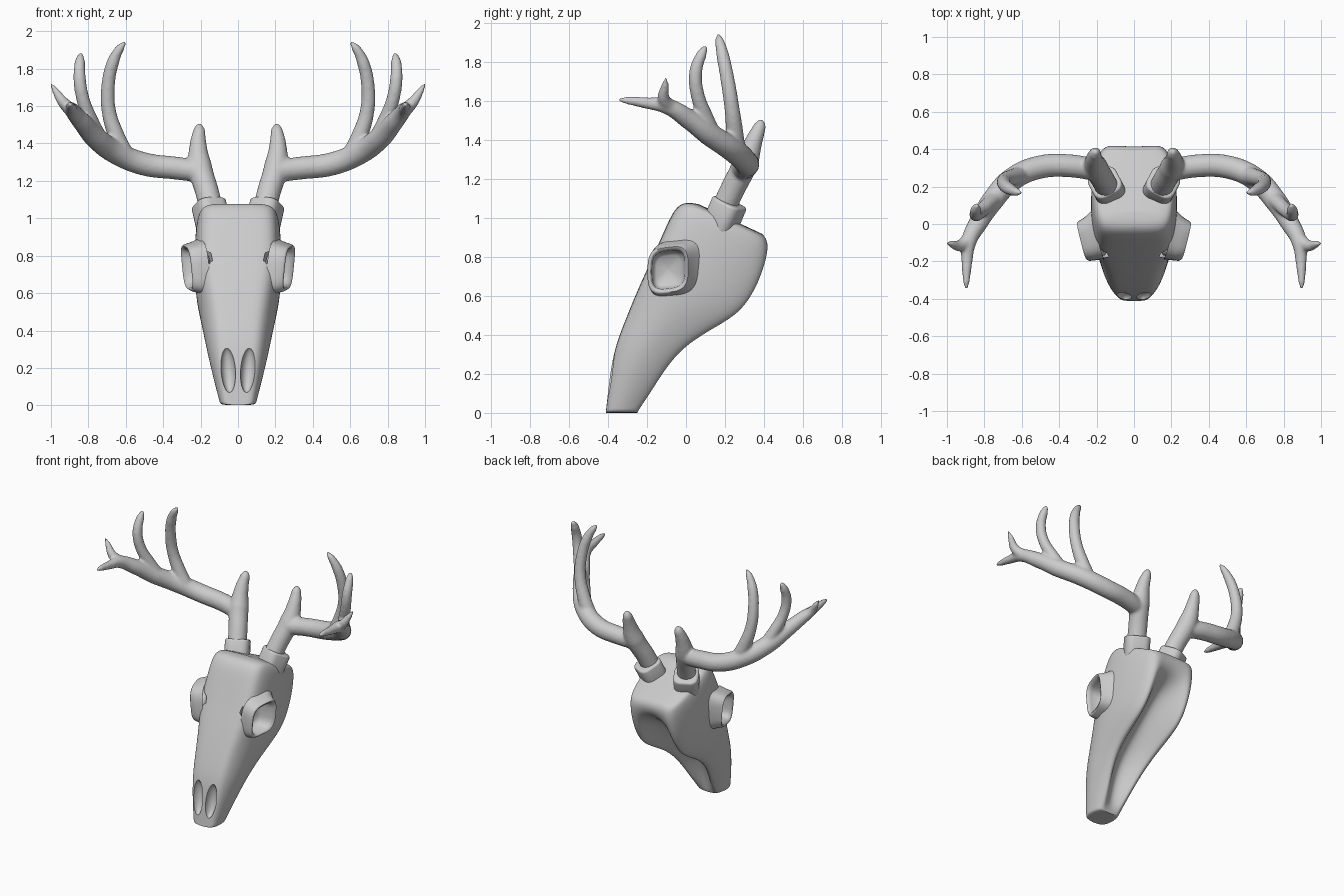
import bpy, bmesh, math
from mathutils import Vector, Matrix

if "Cube" in bpy.data.objects:
    bpy.data.objects.remove(bpy.data.objects["Cube"])


def make(name, rings, caps=True):
    """Loft closed rings of points into a mesh object."""
    bm = bmesh.new()
    vs = [[bm.verts.new(p) for p in r] for r in rings]
    n = len(vs[0])
    for a, b in zip(vs, vs[1:]):
        for i in range(n):
            j = (i + 1) % n
            bm.faces.new((a[i], a[j], b[j], b[i]))
    if caps:  # strip caps joining left and right halves
        for r in (vs[0], vs[-1]):
            for i in range(n // 2):
                f = [r[i], r[i + 1], r[n - i - 1], r[(n - i) % n]]
                bm.faces.new(list(dict.fromkeys(f)))
    bmesh.ops.recalc_face_normals(bm, faces=bm.faces)
    me = bpy.data.meshes.new(name)
    bm.to_mesh(me)
    bm.free()
    ob = bpy.data.objects.new(name, me)
    bpy.context.collection.objects.link(ob)
    return ob


def select(ob):
    bpy.ops.object.select_all(action='DESELECT')
    ob.select_set(True)
    bpy.context.view_layer.objects.active = ob


def mirror(ob):
    ob.modifiers.new("Mirror", 'MIRROR').use_mirror_merge = False


def finish(ob, angle=40):
    select(ob)
    bpy.ops.object.convert(target='MESH')
    bpy.ops.object.shade_smooth_by_angle(angle=math.radians(angle))


# skull stations: front y,z, back y,z, front/middle/back half widths, groove depth
stations = [
    (-.412, 0, -.25, 0, .08, .097, .08, 0),
    (-.41, .015, -.242, .015, .082, .099, .082, 0),
    (-.398, .13, -.17, .11, .103, .128, .10, .3),
    (-.372, .32, -.08, .25, .123, .168, .14, .4),
    (-.31, .48, .03, .36, .14, .195, .17, .42),
    (-.24, .65, .20, .45, .175, .225, .185, .42),
    (-.17, .80, .31, .52, .215, .235, .19, .40),
    (-.105, .95, .385, .65, .21, .235, .19, .28),
    (-.06, 1.045, .42, .78, .205, .23, .19, .05),
    (-.01, 1.085, .425, .88, .195, .215, .185, 0),
    (.07, 1.07, .39, .92, .165, .18, .16, 0),
]
rings = []
for fy, fz, by, bz, wf, wm, wb, g in stations:
    half = [(0, 0), (.55 * wf, 0), (wf, .03), (wm, .35), (wm * .97, .65),
            (wb, .93), (.75 * wb, 1), (.5 * wb, 1 - .5 * g), (0, 1 - g)]
    pts = [(x, fy + (by - fy) * t, fz + (bz - fz) * t) for x, t in half]
    rings.append(pts + [(-x, y, z) for x, y, z in pts[-2:0:-1]])
skull = make("skull", rings)
sub = skull.modifiers.new("Subdivision", 'SUBSURF')
sub.levels = sub.render_levels = 3


# eye sockets: rounded-square rings tilted a little forward
def socket_ring(s, dx, dy=0, n=40):
    out = []
    for i in range(n):
        a = 2 * math.pi * i / n
        c, d = math.cos(a), math.sin(a)
        y = .103 * s * math.copysign(abs(c) ** .6, c)
        z = .118 * s * math.copysign(abs(d) ** .6, d)
        out.append((.27 + dx + .25 * y + .1 * z, y - .09 + dy, z + .735 + .12 * y))
    return out


socket = make("eye_socket", [socket_ring(1.28, -.085, .035), socket_ring(1.12, -.04, .012),
                             socket_ring(1.04, -.006), socket_ring(.98, .004),
                             socket_ring(.88, .0), socket_ring(.82, -.025),
                             socket_ring(.77, -.09), socket_ring(.6, -.11),
                             socket_ring(.01, -.115)], caps=False)
mirror(socket)
finish(socket, 70)

eye_cut = make("eye_cutter", [socket_ring(.88, .1), socket_ring(.86, -.118)])
mirror(eye_cut)

# nostril cutters: long ellipsoids on the front of the muzzle
bpy.ops.mesh.primitive_uv_sphere_add(segments=32, ring_count=20)
nostril_cut = bpy.context.object
nostril_cut.name = "nostril_cutter"
nostril_cut.data.transform(Matrix.Translation((.053, -.392, .19))
                           @ Matrix.Rotation(-.1, 4, 'X')
                           @ Matrix.Rotation(.07, 4, 'Y')
                           @ Matrix.Diagonal((.039, .05, .122, 1)))
mirror(nostril_cut)

for cut in (eye_cut, nostril_cut):
    cut.hide_render = True
    m = skull.modifiers.new("Cut", 'BOOLEAN')
    m.object, m.operation, m.solver = cut, 'DIFFERENCE', 'EXACT'
finish(skull)
for cut in (eye_cut, nostril_cut):
    bpy.data.objects.remove(cut)

# antler bases: rounded blocks tilted along the antlers
bpy.ops.mesh.primitive_cube_add(size=1)
base = bpy.context.object
base.name = "antler_base"
axis = Vector((.2, .38, .9)).to_track_quat('Z', 'Y').to_matrix().to_4x4()
base.data.transform(Matrix.Translation((.142, .195, 1.01)) @ axis
                    @ Matrix.Diagonal((.165, .165, .16, 1)))
bm = bmesh.new()
bm.from_mesh(base.data)
d = axis.col[2].to_3d()
up = [e for e in bm.edges
      if abs((e.verts[0].co - e.verts[1].co).normalized().dot(d)) > .9]
bmesh.ops.bevel(bm, geom=up, offset=.05, segments=5, affect='EDGES', profile=.5)
bm.to_mesh(base.data)
bm.free()
bev = base.modifiers.new("Bevel", 'BEVEL')
bev.width, bev.segments = .014, 3
mirror(base)
finish(base)

# antlers: tapered branches (x, y, z, radius) merged into one smooth surface
branches = [
    [(.13, .17, 1.0, .064), (.165, .235, 1.14, .064), (.205, .305, 1.28, .066),
     (.213, .35, 1.4, .045), (.207, .38, 1.475, .032), (.205, .387, 1.505, .014)],
    [(.19, .285, 1.25, .06), (.33, .31, 1.268, .062), (.5, .305, 1.29, .063),
     (.65, .24, 1.35, .063), (.76, .12, 1.43, .06), (.83, .01, 1.51, .052),
     (.885, -.1, 1.575, .042), (.893, -.2, 1.59, .03), (.896, -.3, 1.603, .02),
     (.897, -.345, 1.607, .01)],
    [(.87, -.07, 1.56, .04), (.93, -.115, 1.615, .032), (.975, -.107, 1.68, .02),
     (1.0, -.102, 1.72, .007)],
    [(.74, .14, 1.42, .045), (.785, .10, 1.52, .04), (.827, .06, 1.63, .036),
     (.847, .05, 1.75, .034), (.845, .08, 1.84, .028), (.84, .103, 1.882, .012)],
    [(.60, .26, 1.33, .05), (.65, .25, 1.44, .045), (.69, .235, 1.57, .039),
     (.695, .215, 1.7, .037), (.67, .19, 1.83, .034), (.63, .172, 1.91, .024),
     (.602, .165, 1.942, .009)],
]
cu = bpy.data.curves.new("antler", 'CURVE')
cu.dimensions, cu.bevel_depth, cu.bevel_resolution = '3D', 1, 5
cu.use_fill_caps = True
for br in branches:
    sp = cu.splines.new('BEZIER')
    sp.bezier_points.add(len(br) - 1)
    sp.resolution_u = 8
    for p, (x, y, z, r) in zip(sp.bezier_points, br):
        p.co, p.radius = (x, y, z), r
        p.handle_left_type = p.handle_right_type = 'AUTO'
antler = bpy.data.objects.new("antler", cu)
bpy.context.collection.objects.link(antler)
select(antler)
bpy.ops.object.convert(target='MESH')
antler = bpy.context.object
rm = antler.modifiers.new("Remesh", 'REMESH')
rm.mode, rm.voxel_size = 'VOXEL', .009
sm = antler.modifiers.new("Smooth", 'SMOOTH')
sm.factor, sm.iterations = .5, 8
mirror(antler)
finish(antler, 80)
